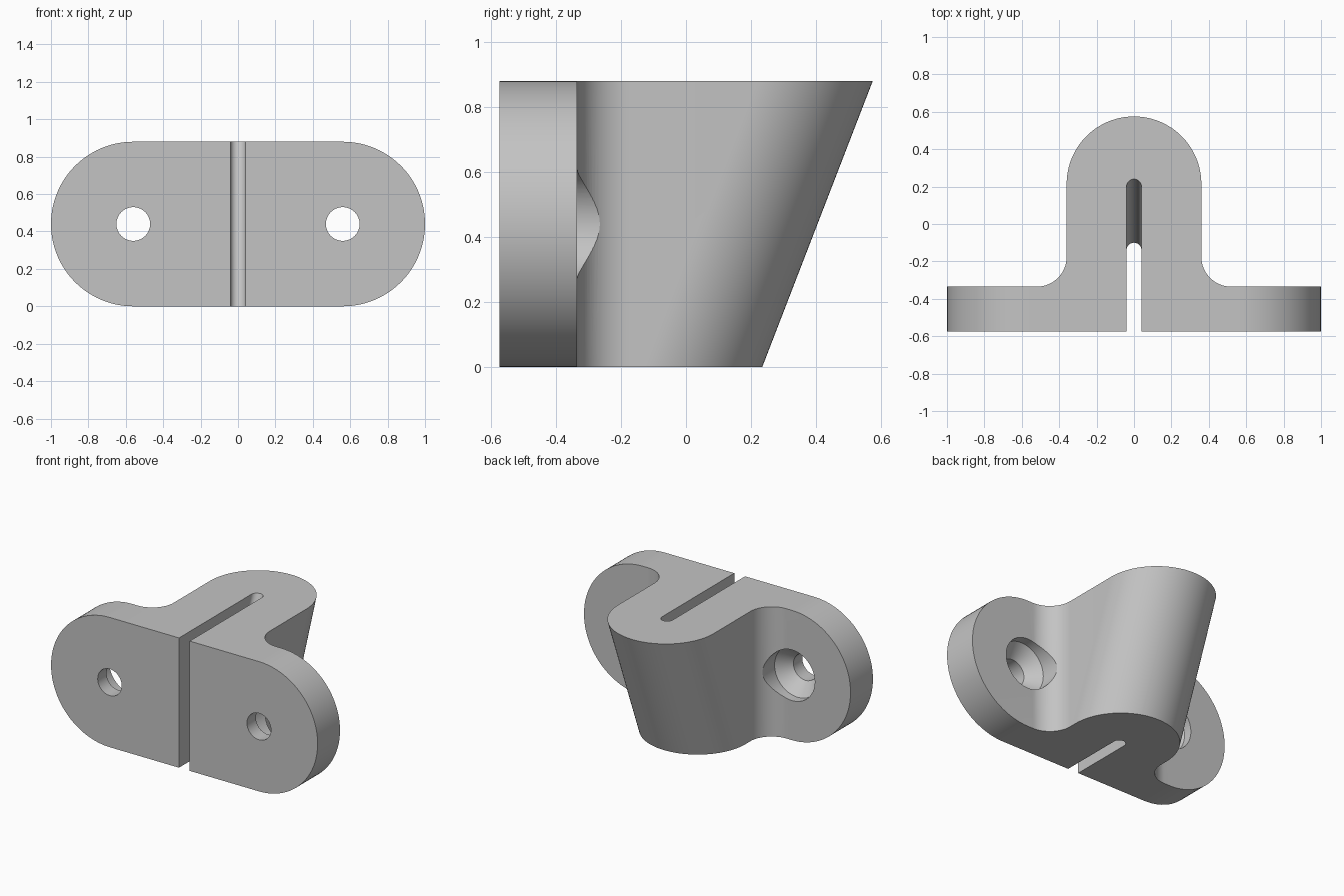
import bpy, bmesh, math

if "Cube" in bpy.data.objects:
    bpy.data.objects.remove(bpy.data.objects["Cube"])

H = 0.88          # overall height
FRONT, BACK = -0.575, -0.335   # flange faces
SHEAR = -0.34     # how far the rounded nose leans back at the base
HOLE_X, MID_Z = 0.56, H / 2

grey = bpy.data.materials.new("plain grey")
grey.diffuse_color = (0.55, 0.55, 0.55, 1)
grey.use_nodes = True
grey.node_tree.nodes["Principled BSDF"].inputs["Base Color"].default_value = grey.diffuse_color


def arc(cx, cy, r, a0, a1, n):
    return [(cx + r * math.cos(math.radians(a0 + (a1 - a0) * i / n)),
             cy + r * math.sin(math.radians(a0 + (a1 - a0) * i / n)))
            for i in range(n + 1)]


def loft(name, lower, upper):
    """Solid between two matching rings of 3D points."""
    bm = bmesh.new()
    a = [bm.verts.new(p) for p in lower]
    b = [bm.verts.new(p) for p in upper]
    n = len(a)
    for i in range(n):
        j = (i + 1) % n
        bm.faces.new((a[i], a[j], b[j], b[i]))
    bm.faces.new(a[::-1])
    bm.faces.new(b)
    bmesh.ops.recalc_face_normals(bm, faces=bm.faces)
    me = bpy.data.meshes.new(name)
    bm.to_mesh(me)
    bm.free()
    me.materials.append(grey)
    ob = bpy.data.objects.new(name, me)
    bpy.context.collection.objects.link(ob)
    return ob


def drill(name, x, rings):
    """Stepped cutter along y, from (y, radius) pairs."""
    bm = bmesh.new()
    n = 64
    loops = [[bm.verts.new((px, y, pz)) for px, pz in arc(x, MID_Z, r, 0, 360, n)[:-1]]
             for y, r in rings]
    for a, b in zip(loops, loops[1:]):
        for i in range(n):
            j = (i + 1) % n
            bm.faces.new((a[i], a[j], b[j], b[i]))
    bm.faces.new(loops[0][::-1])
    bm.faces.new(loops[-1])
    bmesh.ops.recalc_face_normals(bm, faces=bm.faces)
    me = bpy.data.meshes.new(name)
    bm.to_mesh(me)
    bm.free()
    me.materials.append(grey)
    ob = bpy.data.objects.new(name, me)
    bpy.context.collection.objects.link(ob)
    return ob


def cut(target, tool, operation):
    tool.hide_render = True
    mod = target.modifiers.new("cut", 'BOOLEAN')
    mod.operation, mod.solver, mod.object = operation, 'EXACT', tool
    bpy.context.view_layer.objects.active = target
    bpy.ops.object.modifier_apply(modifier=mod.name)
    bpy.data.objects.remove(tool)


# Plan outline of flange, fillets, nose and slot; third value = leans with the nose
fixed = lambda pts: [(x, y, 0) for x, y in pts]
leaning = lambda pts: [(x, y, 1) for x, y in pts]
outline = (fixed([(0.04, FRONT), (1.1, FRONT), (1.1, BACK)])
           + fixed(arc(0.52, -0.175, 0.16, 270, 180, 20))
           + leaning(arc(0, 0.215, 0.36, 0, 180, 64))
           + fixed(arc(-0.52, -0.175, 0.16, 0, -90, 20))
           + fixed([(-1.1, BACK), (-1.1, FRONT), (-0.04, FRONT)])
           + leaning(arc(0, 0.2, 0.04, 180, 0, 20)))
bracket = loft("bracket_body",
               [(x, y + SHEAR * k, 0) for x, y, k in outline],
               [(x, y, H) for x, y, k in outline])

# Round the flange ends
stadium = arc(HOLE_X, MID_Z, 0.44, -90, 90, 48) + arc(-HOLE_X, MID_Z, 0.44, 90, 270, 48)
cut(bracket, loft("end_rounder", [(x, -1, z) for x, z in stadium],
                  [(x, 1, z) for x, z in stadium]), 'INTERSECT')

# Countersunk screw holes
for side in (-1, 1):
    cut(bracket, drill("screw_hole", side * HOLE_X,
                       [(-0.8, 0.09), (-0.48, 0.09), (-0.395, 0.172), (0.3, 0.172)]),
        'DIFFERENCE')

bpy.ops.object.select_all(action='DESELECT')
bracket.select_set(True)
bpy.context.view_layer.objects.active = bracket
bpy.ops.object.shade_smooth_by_angle(angle=math.radians(25))
